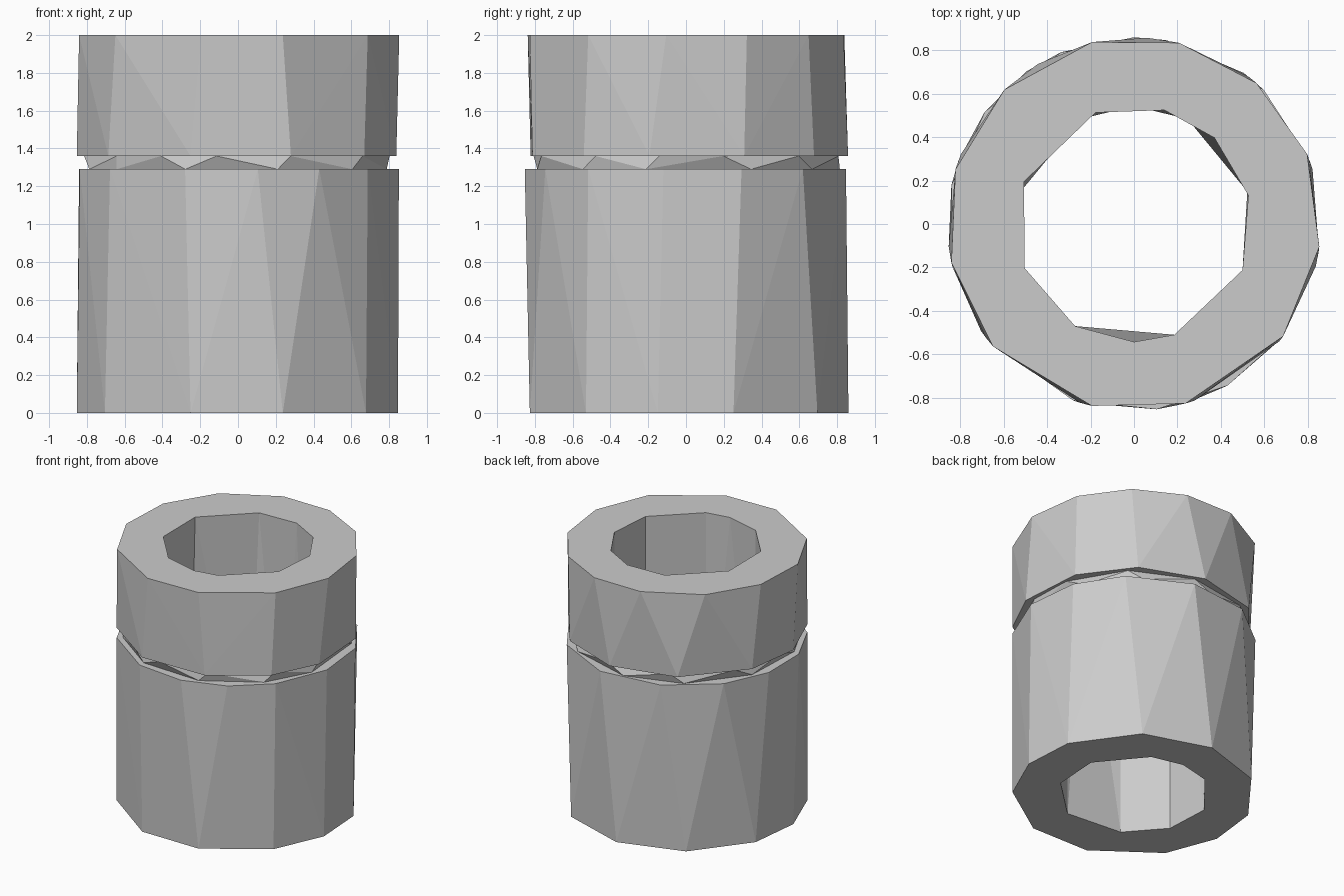
import bpy, bmesh
from math import cos, sin, radians

if "Cube" in bpy.data.objects:
    bpy.data.objects.remove(bpy.data.objects["Cube"])

R, G = 0.86, 0.815   # outer wall and groove radii

# Closed cross-section, ring by ring: (height, radius, corner angles in degrees)
top_out = [22, 49, 76, 103, 134, 163, 192, 221, 257, 286, 323, 353]
lip_out = [21, 52, 86, 121, 158, 187, 217, 253, 289, 321, 347]
groove_top = [14, 47, 82, 117, 150, 178, 218, 240, 262, 290, 324, 350]
groove_low = [25, 55, 92, 124, 160, 195, 218, 250, 285, 318, 345]
body_out = [20, 46, 80, 113, 143, 168, 193, 218, 251, 277, 300, 323, 352]
base_out = [17, 54, 90, 125, 160, 187, 215, 253, 286, 322, 350]
base_in = [16, 63, 90, 117, 164, 202, 240, 290, 337]
top_in = [14, 47, 75, 109, 159, 202, 240, 270, 290, 337]

rings = [
    (2.00, R, top_out), (1.36, R, lip_out),
    (1.36, G, groove_top), (1.29, G, groove_low),
    (1.29, R, body_out), (0.00, R, base_out),
    (0.00, 0.543, base_in), (2.00, 0.543, top_in),
]


def zip_rings(bm, a, ang_a, b, ang_b):
    """Fill the band between two rings with triangles, walking round by angle."""
    i = j = 0
    na, nb = len(a), len(b)
    while i < na or j < nb:
        next_a = ang_a[i + 1] if i + 1 < na else ang_a[0] + 360
        next_b = ang_b[j + 1] if j + 1 < nb else ang_b[0] + 360
        mid_a = next_a + ang_a[i % na] + (360 if i >= na else 0)
        mid_b = next_b + ang_b[j % nb] + (360 if j >= nb else 0)
        if j >= nb or (i < na and mid_a <= mid_b):
            bm.faces.new((a[i % na], b[j % nb], a[(i + 1) % na]))
            i += 1
        else:
            bm.faces.new((a[i % na], b[j % nb], b[(j + 1) % nb]))
            j += 1


# Grooved tube, low-poly and flat shaded
bm = bmesh.new()
verts = [[bm.verts.new((r * cos(radians(t)), r * sin(radians(t)), z)) for t in angs]
         for z, r, angs in rings]
for k in range(len(rings)):
    n = (k + 1) % len(rings)
    zip_rings(bm, verts[k], rings[k][2], verts[n], rings[n][2])
bmesh.ops.recalc_face_normals(bm, faces=bm.faces)

mesh = bpy.data.meshes.new("grooved_tube")
bm.to_mesh(mesh)
bm.free()
tube = bpy.data.objects.new("grooved_tube", mesh)
bpy.context.collection.objects.link(tube)
